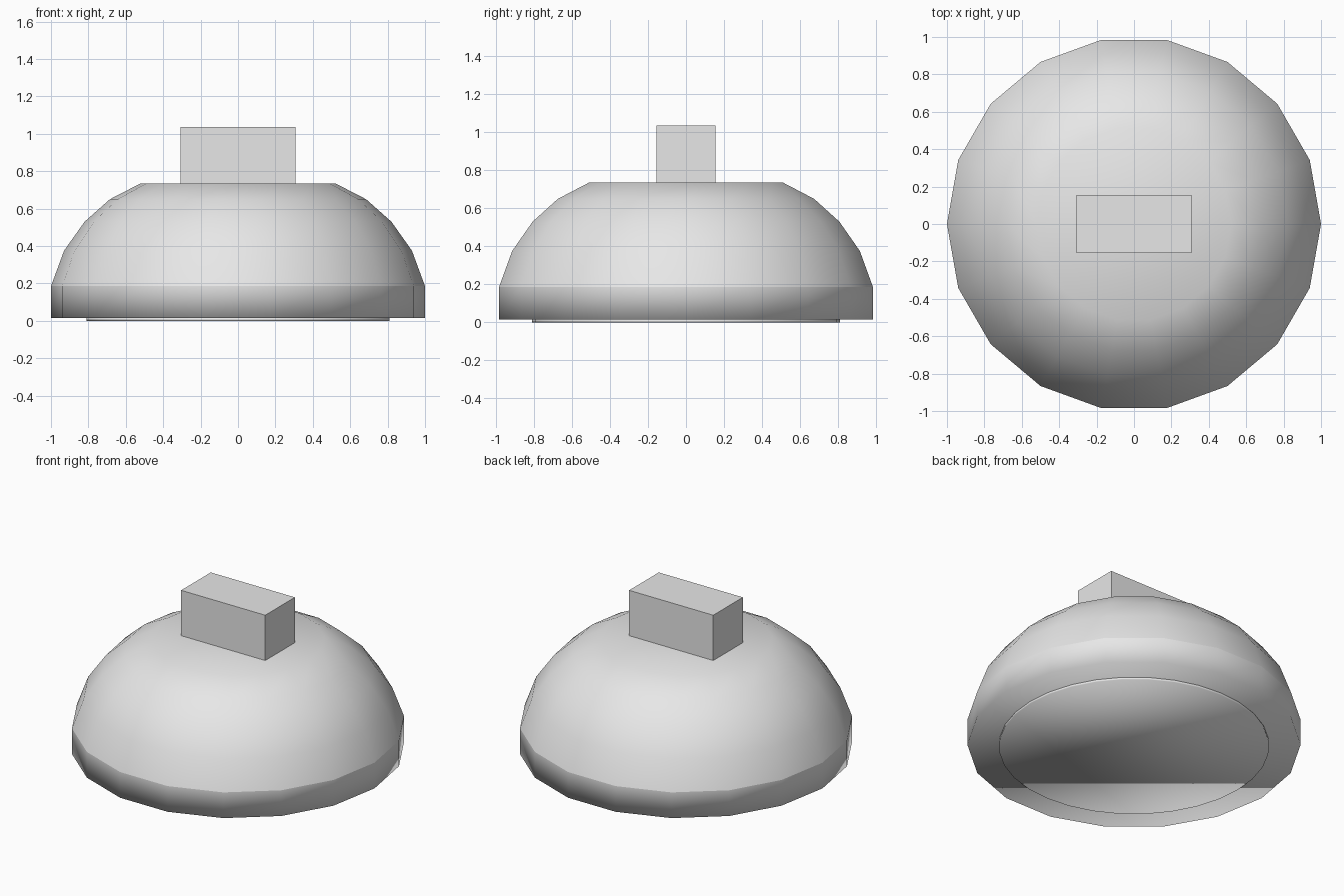
import bpy
import bmesh
from math import cos, sin, tau, radians

cube = bpy.data.objects.get("Cube")
if cube:
    bpy.data.objects.remove(cube, do_unlink=True)

# One plain grey for every part
GREY = (0.8, 0.8, 0.8, 1.0)
grey = bpy.data.materials.new("light grey")
grey.use_nodes = True
grey.diffuse_color = GREY
for node in grey.node_tree.nodes:
    if node.type == "BSDF_PRINCIPLED":
        node.inputs["Base Color"].default_value = GREY


def finish(name, bm):
    bmesh.ops.recalc_face_normals(bm, faces=bm.faces)
    mesh = bpy.data.meshes.new(name)
    bm.to_mesh(mesh)
    bm.free()
    mesh.materials.append(grey)
    obj = bpy.data.objects.new(name, mesh)
    bpy.context.collection.objects.link(obj)
    return obj


def turned(name, profile, sides, crease_ring=None):
    """Closed solid of revolution from (radius, height) points, smooth shaded."""
    bm = bmesh.new()
    rings = [[bm.verts.new((r * cos(tau * i / sides), r * sin(tau * i / sides), z))
              for i in range(sides)] for r, z in profile]
    for low, high in zip(rings, rings[1:]):
        for i in range(sides):
            j = (i + 1) % sides
            bm.faces.new((low[i], low[j], high[j], high[i]))
    bm.faces.new(rings[0])
    bm.faces.new(rings[-1])
    for face in bm.faces:
        face.smooth = True
    for edge in bm.edges:
        on_crease = crease_ring is not None and all(v in rings[crease_ring] for v in edge.verts)
        steep = len(edge.link_faces) == 2 and edge.calc_face_angle(0) > radians(40)
        if on_crease or steep:
            edge.smooth = False
    return finish(name, bm)


# Dome with a straight rim band and a flat crown
turned("dome", [(1, 0.015), (1, 0.185), (0.93, 0.375), (0.82, 0.53),
                (0.685, 0.65), (0.52, 0.735)], 18, crease_ring=1)

# Thin disc under the dome
turned("base_disc", [(0.81, 0), (0.81, 0.015)], 32)

# Rectangular block handle on the crown
bm = bmesh.new()
bmesh.ops.create_cube(bm, size=1)
bmesh.ops.scale(bm, vec=(0.616, 0.31, 0.305), verts=bm.verts)
bmesh.ops.translate(bm, vec=(0, 0, 0.8825), verts=bm.verts)
finish("block_handle", bm)
